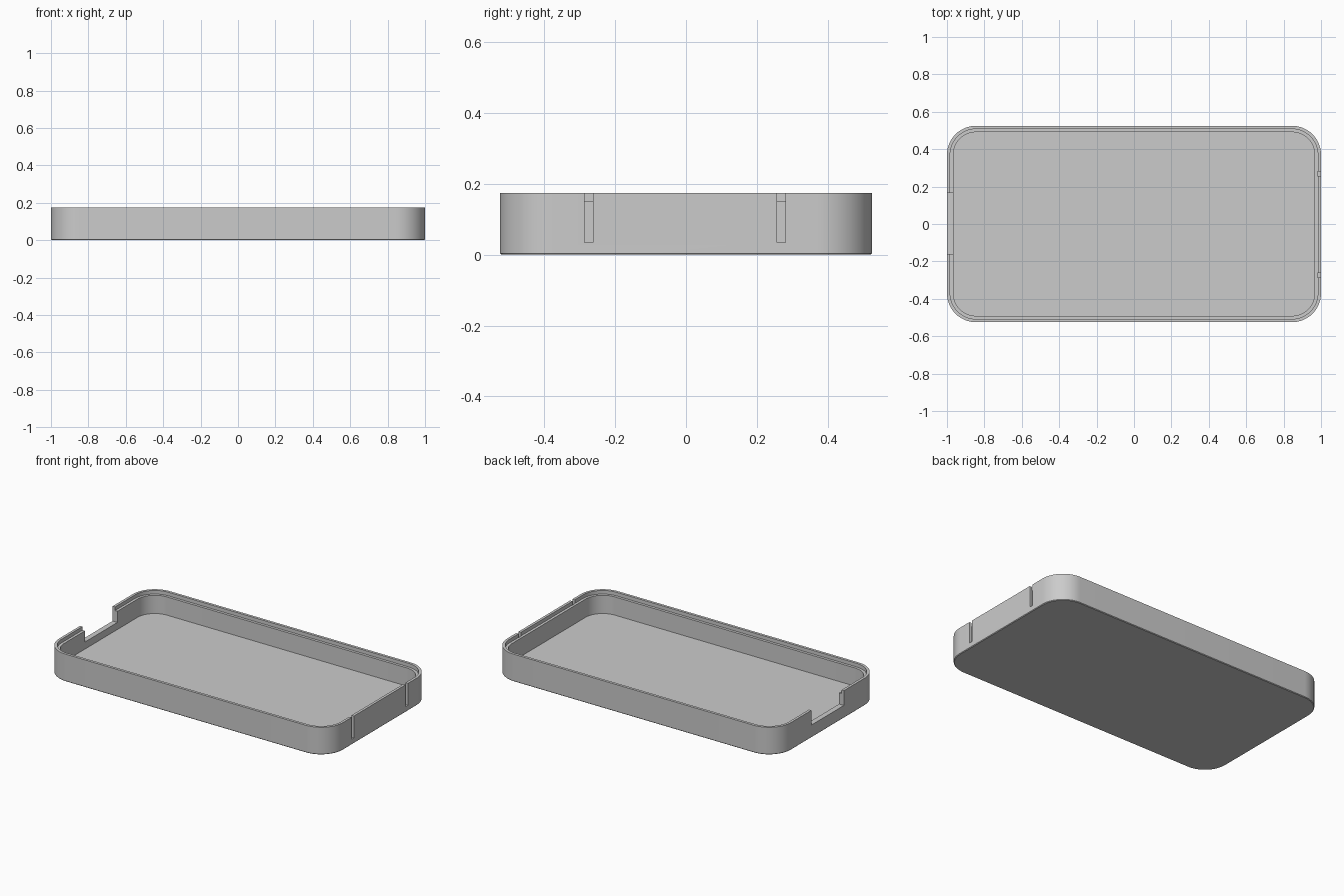
import bpy, bmesh, math

cube = bpy.data.objects.get("Cube")
if cube:
    bpy.data.objects.remove(cube, do_unlink=True)

HALF_X, HALF_Y, HEIGHT = 1.0, 0.525, 0.174
RADIUS, WALL, LIP = 0.155, 0.034, 0.017
FLOOR, LEDGE, CORNER_STEPS = 0.035, 0.151, 16

# Single grey plastic
grey = bpy.data.materials.new("grey plastic")
grey.use_nodes = True
colour = (0.6, 0.6, 0.6, 1)
grey.diffuse_color = colour
grey.node_tree.nodes["Principled BSDF"].inputs["Base Color"].default_value = colour


def rounded_ring(bm, inset, z):
    """Rounded rectangle of vertices, inset from the outer outline."""
    r = RADIUS - inset
    ring = []
    for i, (sx, sy) in enumerate(((1, 1), (-1, 1), (-1, -1), (1, -1))):
        for k in range(CORNER_STEPS + 1):
            a = (i + k / CORNER_STEPS) * math.pi / 2
            ring.append(bm.verts.new((sx * (HALF_X - RADIUS) + r * math.cos(a),
                                      sy * (HALF_Y - RADIUS) + r * math.sin(a), z)))
    return ring


# Tray body: underside, outer wall, lip, ledge, inner wall and floor
bm = bmesh.new()
profile = [(0.004, 0), (0, 0.004), (0, HEIGHT), (LIP, HEIGHT),
           (LIP, LEDGE), (WALL, LEDGE), (WALL, FLOOR)]
rings = [rounded_ring(bm, inset, z) for inset, z in profile]
for low, high in zip(rings, rings[1:]):
    for i in range(len(low)):
        j = (i + 1) % len(low)
        bm.faces.new((low[i], low[j], high[j], high[i]))
bm.faces.new(rings[0][::-1])
bm.faces.new(rings[-1])
bmesh.ops.recalc_face_normals(bm, faces=bm.faces)
mesh = bpy.data.meshes.new("tray")
bm.to_mesh(mesh)
bm.free()
mesh.materials.append(grey)
tray = bpy.data.objects.new("tray", mesh)
bpy.context.collection.objects.link(tray)
bpy.context.view_layer.objects.active = tray
tray.select_set(True)


def cut_box(name, low, high):
    """Cut a box-shaped opening out of the tray."""
    bpy.ops.mesh.primitive_cube_add(size=1, location=[(a + b) / 2 for a, b in zip(low, high)])
    cutter = bpy.context.object
    cutter.name = name
    cutter.scale = [b - a for a, b in zip(low, high)]
    cutter.hide_render = True
    bpy.context.view_layer.update()
    cutter.select_set(False)
    tray.select_set(True)
    bpy.context.view_layer.objects.active = tray
    mod = tray.modifiers.new(name, "BOOLEAN")
    mod.operation, mod.solver, mod.object = "DIFFERENCE", "EXACT", cutter
    bpy.ops.object.modifier_apply(modifier=name)
    bpy.data.objects.remove(cutter, do_unlink=True)


# Wide notch in one end, two narrow slots in the other
cut_box("end_notch", (-1.1, -0.16, 0.08), (-0.9, 0.167, 0.3))
for y in (-0.274, 0.269):
    cut_box("end_slot", (HALF_X - LIP - 0.001, y - 0.012, FLOOR), (1.1, y + 0.012, 0.3))

bpy.ops.object.shade_smooth_by_angle(angle=math.radians(30))
